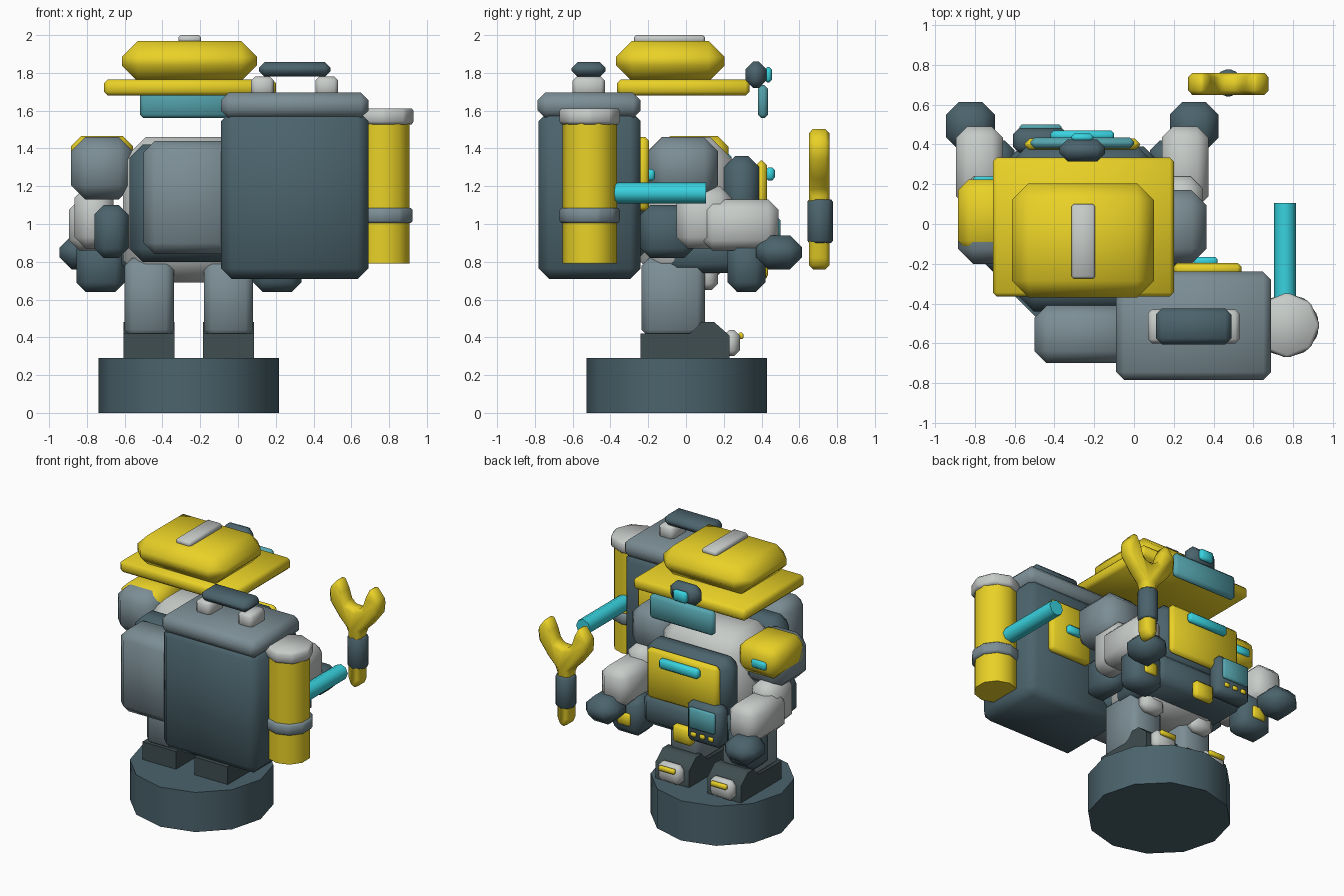
import bpy, bmesh, math
from mathutils import Matrix, Vector

if "Cube" in bpy.data.objects:
    bpy.data.objects.remove(bpy.data.objects["Cube"])

CX = -0.26  # centre line of the figure


def mat(name, rgb):
    m = bpy.data.materials.new(name)
    m.diffuse_color = (*rgb, 1)
    m.use_nodes = True
    m.node_tree.nodes["Principled BSDF"].inputs["Base Color"].default_value = m.diffuse_color
    return m


DARK = mat("slate", (0.07, 0.125, 0.15))
BOOT = mat("charcoal", (0.05, 0.075, 0.08))
GREY = mat("steel", (0.2, 0.27, 0.3))
LIGHT = mat("pale", (0.57, 0.6, 0.58))
YEL = mat("yellow", (0.82, 0.64, 0.02))
CYAN = mat("cyan", (0.04, 0.65, 0.74))
GLASS = mat("glass", (0.09, 0.37, 0.42))


def finish(bm, name, col, bev):
    """Chamfer, smooth soft edges, and turn a bmesh into an object."""
    if bev:
        edges = [e for e in bm.edges if e.calc_face_angle(0) > 0.6]
        bmesh.ops.bevel(bm, geom=edges, offset=bev, segments=1, profile=0.5,
                        affect='EDGES', clamp_overlap=True)
    bmesh.ops.recalc_face_normals(bm, faces=bm.faces)
    for f in bm.faces:
        f.smooth = True
    for e in bm.edges:
        e.smooth = e.calc_face_angle(0) < math.radians(50)
    me = bpy.data.meshes.new(name)
    bm.to_mesh(me)
    bm.free()
    me.materials.append(col)
    ob = bpy.data.objects.new(name, me)
    bpy.context.collection.objects.link(ob)
    return ob


def box(name, x, y, z, col, bev=0.02):
    bm = bmesh.new()
    size = [b - a for a, b in (x, y, z)]
    mid = [(a + b) / 2 for a, b in (x, y, z)]
    bmesh.ops.create_cube(bm, size=1, matrix=Matrix.Translation(mid) @ Matrix.Diagonal((*size, 1)))
    return finish(bm, name, col, bev)


def prism(name, pts, place, depth, col, bev=0):
    """Extrude a 2D outline; place() maps (u, v) to a 3D point."""
    bm = bmesh.new()
    face = bm.faces.new([bm.verts.new(place(*p)) for p in pts])
    ext = bmesh.ops.extrude_face_region(bm, geom=[face])['geom']
    bmesh.ops.translate(bm, verts=[v for v in ext if isinstance(v, bmesh.types.BMVert)], vec=depth)
    return finish(bm, name, col, bev)


def cyl(name, centre, r, length, sides, col, axis='Z', bev=0, r2=None):
    bm = bmesh.new()
    rot = Matrix.Rotation(math.pi / 2, 4, 'X') if axis == 'Y' else Matrix()
    bmesh.ops.create_cone(bm, cap_ends=True, segments=sides, radius1=r, radius2=r if r2 is None else r2,
                          depth=length, matrix=Matrix.Translation(centre) @ rot)
    return finish(bm, name, col, bev)


def pair(name, x, y, z, col, bev=0.02):
    """Box on the +x side and its mirror about the figure's centre line."""
    box("right_" + name, x, y, z, col, bev)
    box("left_" + name, (2 * CX - x[1], 2 * CX - x[0]), y, z, col, bev)


# Pedestal
cyl("pedestal", (CX, -0.05, 0.145), 0.478, 0.29, 12, DARK)

# Legs, boots, toe caps, knee pads
pair("leg", (-0.18, 0.08), (-0.235, 0.1), (0.4, 0.82), GREY, 0.04)
pair("toe_cap", (-0.145, 0.045), (0.2, 0.285), (0.3, 0.44), LIGHT, 0.03)
pair("toe_stripe", (-0.115, 0.015), (0.275, 0.305), (0.39, 0.425), YEL, 0.008)
pair("knee_pad", (-0.14, 0.04), (0.065, 0.17), (0.65, 0.83), LIGHT, 0.035)
boot = [(-0.24, 0.28), (0.23, 0.28), (0.23, 0.41), (0.15, 0.48), (0.08, 0.48), (0.02, 0.42), (-0.24, 0.42)]
for side, x0 in (("right", -0.185), ("left", -0.605)):
    prism(side + "_boot", boot, lambda u, v: (x0, u, v), Vector((0.27, 0, 0)), BOOT)

# Torso, chest, belt
box("torso", (-0.61, 0.09), (-0.25, 0.25), (0.69, 1.46), LIGHT, 0.12)
box("belt", (-0.62, 0.1), (-0.1, 0.39), (0.74, 0.97), DARK, 0.05)
box("chest_frame", (-0.6, 0.08), (0.2, 0.39), (0.93, 1.36), DARK, 0.06)
box("chest_plate", (-0.55, 0.03), (0.37, 0.43), (0.97, 1.335), YEL, 0.025)
box("chest_light", (-0.42, -0.1), (0.42, 0.47), (1.23, 1.3), CYAN, 0.015)
box("buckle", (-0.34, -0.18), (0.37, 0.43), (0.7, 0.83), YEL, 0.02)

# Waist console
box("console", (-0.61, -0.33), (0.36, 0.48), (0.77, 1.06), DARK, 0.03)
box("console_screen", (-0.575, -0.365), (0.47, 0.5), (0.88, 1.03), GLASS, 0.01)
for i in range(3):
    cx = -0.54 + 0.07 * i
    box(f"console_button_{i + 1}", (cx - 0.02, cx + 0.02), (0.475, 0.495), (0.82, 0.85), YEL, 0.006)

# Shoulders, arms, gloves, pouches
pair("shoulder", (0.035, 0.365), (-0.2, 0.17), (1.13, 1.46), GREY, 0.075)
pair("upper_arm", (0.14, 0.345), (-0.05, 0.24), (0.87, 1.2), LIGHT, 0.06)
pair("forearm", (0.14, 0.375), (0.085, 0.49), (0.86, 1.13), LIGHT, 0.055)
pair("glove", (0.18, 0.425), (0.37, 0.615), (0.76, 0.94), DARK, 0.065)
pair("side_pouch", (0.06, 0.24), (-0.24, 0.04), (0.82, 1.1), DARK, 0.05)
pair("front_pouch", (0.08, 0.335), (0.22, 0.42), (0.64, 0.92), DARK, 0.05)
pair("pouch_clasp", (0.155, 0.26), (0.405, 0.435), (0.72, 0.81), YEL, 0.01)
box("shoulder_cap", (-0.885, -0.555), (-0.14, 0.225), (1.24, 1.465), YEL, 0.055)
box("shoulder_light", (-0.81, -0.69), (0.21, 0.24), (1.31, 1.37), CYAN, 0.012)

# Hat, visor and head lamp
box("hat_brim", (-0.71, 0.2), (-0.365, 0.335), (1.68, 1.765), YEL, 0.02)
box("hat_crown", (-0.615, 0.1), (-0.37, 0.205), (1.755, 1.97), YEL, 0.085)
box("hat_stripe", (-0.315, -0.195), (-0.275, 0.1), (1.955, 2.0), LIGHT, 0.012)
box("visor", (-0.52, 0.0), (0.38, 0.435), (1.56, 1.735), GLASS, 0.02)
box("head_lamp", (-0.375, -0.145), (0.315, 0.425), (1.72, 1.86), DARK, 0.04)
box("head_lamp_lens", (-0.315, -0.205), (0.415, 0.455), (1.75, 1.83), CYAN, 0.014)

# Backpack with lid and handle
box("pack_back_plate", (-0.575, 0.1), (-0.44, -0.2), (0.8, 1.42), DARK, 0.07)
box("pack_side_pocket", (-0.5, 0.0), (-0.7, -0.41), (0.84, 1.44), GREY, 0.06)
box("pack_body", (-0.09, 0.69), (-0.78, -0.24), (0.71, 1.6), DARK, 0.055)
box("pack_lid", (-0.09, 0.69), (-0.785, -0.24), (1.56, 1.695), GREY, 0.04)
box("pack_panel", (0.2, 0.54), (-0.26, -0.195), (1.07, 1.46), YEL, 0.02)
box("pack_panel_light", (0.3, 0.42), (-0.21, -0.165), (1.23, 1.29), CYAN, 0.012)
for i, x in enumerate((0.13, 0.47)):
    box(f"handle_post_{i + 1}", (x - 0.06, x + 0.06), (-0.6, -0.43), (1.67, 1.78), LIGHT, 0.02)
box("handle_bar", (0.11, 0.49), (-0.605, -0.425), (1.78, 1.857), DARK, 0.03)

# Side tank with nozzle
T = (0.77, -0.51)
cyl("tank", (*T, 1.165), 0.145, 0.75, 10, YEL)
cyl("tank_ring", (*T, 1.045), 0.163, 0.08, 10, GREY, bev=0.012)
cyl("tank_cap", (*T, 1.57), 0.166, 0.085, 8, LIGHT, bev=0.015)
cyl("nozzle", (0.76, -0.15, 1.165), 0.056, 0.51, 8, CYAN, 'Y')

# Floating wrench
half = [(0.06, 1.35), (0.09, 1.44), (0.13, 1.52), (0.205, 1.43), (0.195, 1.34), (0.12, 1.24),
        (0.05, 1.17), (0.05, 0.82), (0.025, 0.76)]
outline = [(0, 1.33)] + half + [(-u, v) for u, v in reversed(half)]
prism("wrench", outline, lambda u, v: (0.475 + u, 0.65, v), Vector((0, 0.11, 0)), YEL, 0.022)
cyl("wrench_grip", (0.475, 0.71, 1.015), 0.072, 0.23, 8, DARK, bev=0.012)
